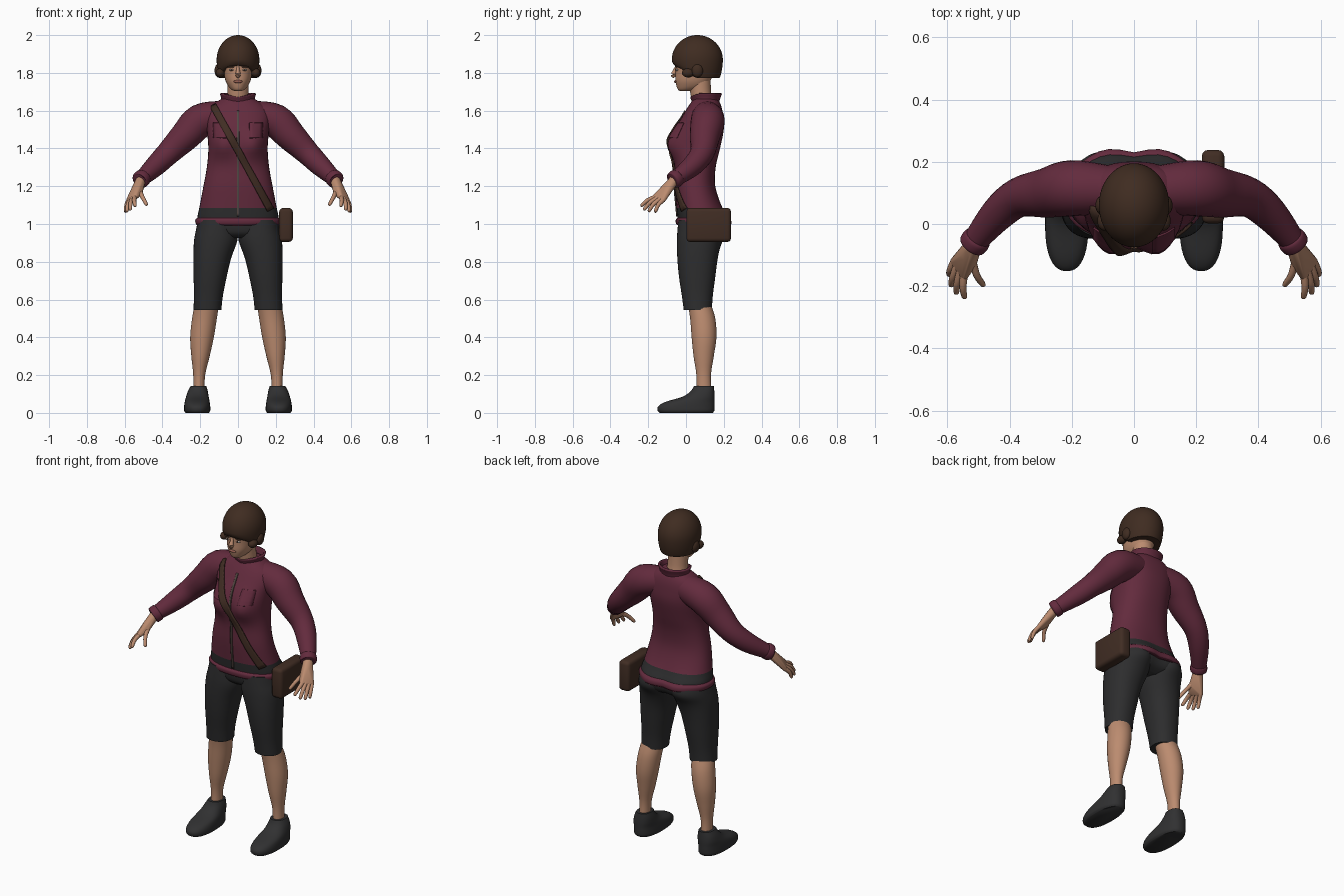
import bpy, bmesh, math
from mathutils import Vector, Matrix
from mathutils.bvhtree import BVHTree

default = bpy.data.objects.get("Cube")
if default:
    bpy.data.objects.remove(default, do_unlink=True)


def material(name, r, g, b):
    mat = bpy.data.materials.new(name)
    mat.use_nodes = True
    mat.diffuse_color = (r, g, b, 1)
    shader = mat.node_tree.nodes["Principled BSDF"]
    shader.inputs["Base Color"].default_value = (r, g, b, 1)
    shader.inputs["Roughness"].default_value = 0.8
    return mat


PLUM = material("plum cloth", 0.125, 0.024, 0.047)
CHARCOAL = material("charcoal cloth", 0.026, 0.026, 0.027)
SHOE = material("shoe grey", 0.03, 0.03, 0.031)
HAIR = material("dark brown hair", 0.05, 0.025, 0.015)
LEATHER = material("brown leather", 0.052, 0.026, 0.017)
SKIN = material("skin", 0.5, 0.26, 0.16)
LIP = material("lip", 0.3, 0.11, 0.08)
ZIP = material("zipper", 0.09, 0.065, 0.055)
EYE = material("eye white", 0.55, 0.5, 0.45)


def finish(name, bm, mats, mirror=False, thickness=0):
    """Turn a bmesh into a smooth-shaded object, optionally mirrored or thickened."""
    bmesh.ops.recalc_face_normals(bm, faces=bm.faces)
    mesh = bpy.data.meshes.new(name)
    bm.to_mesh(mesh)
    bm.free()
    obj = bpy.data.objects.new(name, mesh)
    bpy.context.collection.objects.link(obj)
    for mat in mats:
        mesh.materials.append(mat)
    bpy.ops.object.select_all(action="DESELECT")
    obj.select_set(True)
    bpy.context.view_layer.objects.active = obj
    bpy.ops.object.shade_smooth_by_angle(angle=math.radians(50))
    if thickness:
        solid = obj.modifiers.new("Thickness", "SOLIDIFY")
        solid.thickness = thickness
        solid.offset = 0
    if mirror:
        obj.modifiers.new("Mirror", "MIRROR")
    return obj


def smooth_rows(rows, steps):
    """Catmull-Rom interpolation of parameter rows."""
    rows = [Vector(r) for r in rows]
    out = []
    for i in range(len(rows) - 1):
        a, b = rows[i], rows[i + 1]
        before, after = rows[max(i - 1, 0)], rows[min(i + 2, len(rows) - 1)]
        for k in range(steps):
            t = k / steps
            u = t * t
            v = u * t
            out.append(a * (2 * v - 3 * u + 1) + b * (3 * u - 2 * v)
                       + (b - before) / 2 * (v - 2 * u + t) + (after - a) / 2 * (v - u))
    return out + [rows[-1]]


def bridge(rings, caps=True):
    bm = bmesh.new()
    loops = [[bm.verts.new(p) for p in ring] for ring in rings]
    for low, high in zip(loops, loops[1:]):
        for i in range(len(low)):
            bm.faces.new((low[i - 1], low[i], high[i], high[i - 1]))
    if caps:
        bm.faces.new(loops[0])
        bm.faces.new(loops[-1])
    return bm


def power(value, square):
    return math.copysign(abs(value) ** (2 / square), value)


def stack(name, rows, mat, square=2, sides=40, steps=4, warp=None, caps=True, **options):
    """Loft level rings given as height, x range and y range."""
    rings = []
    for z, x0, x1, y0, y1 in smooth_rows(rows, steps):
        ring = []
        for i in range(sides):
            a = math.tau * i / sides
            p = Vector(((x0 + x1) / 2 + (x1 - x0) / 2 * power(math.cos(a), square),
                        (y0 + y1) / 2 + (y1 - y0) / 2 * power(math.sin(a), square), z))
            ring.append(warp(p) if warp else p)
        rings.append(ring)
    return finish(name, bridge(rings, caps), [mat], **options)


def centred(rows):
    return [(z, -w, w, y0, y1) for z, w, y0, y1 in rows]


def tube(name, rows, mat, sides=20, steps=4, **options):
    """Loft round rings along a path of x, y, z, radius."""
    path = smooth_rows([Vector(r) for r in rows], steps)
    rings = []
    for i, (x, y, z, radius) in enumerate(path):
        along = path[min(i + 1, len(path) - 1)].xyz - path[max(i - 1, 0)].xyz
        turn = along.to_track_quat("Z", "Y")
        rings.append([Vector((x, y, z)) + turn @ Vector((radius * math.cos(a), radius * math.sin(a), 0))
                      for a in (math.tau * k / sides for k in range(sides))])
    return finish(name, bridge(rings), [mat], **options)


def ball(name, centre, size, mat, **options):
    bm = bmesh.new()
    place = Matrix.Translation(centre) @ Matrix.Diagonal((*size, 1))
    bmesh.ops.create_uvsphere(bm, u_segments=20, v_segments=12, radius=1, matrix=place)
    return finish(name, bm, [mat], **options)


def body_shape(p):
    """Push out the bust and the seat."""
    def bump(cx, cz, spread):
        return math.exp(-((abs(p.x) - cx) ** 2 + (p.z - cz) ** 2) / (2 * spread ** 2))
    if p.y < 0.05:
        p.y -= 0.045 * bump(0.085, 1.425, 0.05)
    elif p.y > 0.12:
        p.y += 0.025 * bump(0.095, 0.99, 0.06)
    return p


# Jacket body, with the waistband showing above the hem
jacket = stack("jacket", centred([
    (0.99, 0.212, -0.04, 0.215), (1.035, 0.215, -0.045, 0.21), (1.085, 0.205, -0.05, 0.19),
    (1.2, 0.183, -0.06, 0.155), (1.3, 0.165, -0.06, 0.157), (1.4, 0.157, -0.065, 0.18),
    (1.5, 0.165, -0.055, 0.2), (1.57, 0.172, -0.02, 0.197), (1.62, 0.15, 0.01, 0.188),
    (1.655, 0.1, 0.035, 0.172), (1.67, 0.07, 0.045, 0.15)]), PLUM, square=2.3, warp=body_shape)
jacket.data.materials.append(CHARCOAL)
for face in jacket.data.polygons:
    if 1.03 < face.center.z < 1.085:
        face.material_index = 1
stack("jacket_hem", centred([(0.992, 0.21, -0.04, 0.21), (1.0, 0.223, -0.052, 0.222),
      (1.022, 0.226, -0.054, 0.222), (1.035, 0.212, -0.042, 0.21)]), PLUM, square=2.3, warp=body_shape)


def dip_front(p):
    if p.y < 0.07:
        p.z -= 0.02 * (1 - abs(p.x) / 0.1)
    return p


stack("collar", centred([(1.645, 0.085, 0.04, 0.17), (1.665, 0.083, 0.038, 0.175),
      (1.692, 0.091, 0.028, 0.185)]), PLUM, caps=False, warp=dip_front, thickness=0.012)

# Sleeves and cuffs
tube("sleeves", [(0.08, 0.11, 1.575, 0.078), (0.2, 0.115, 1.545, 0.09), (0.28, 0.1, 1.465, 0.08),
     (0.37, 0.085, 1.375, 0.064), (0.44, 0.03, 1.305, 0.055), (0.515, -0.06, 1.235, 0.039)],
     PLUM, sides=28, mirror=True)
tube("cuffs", [(0.5, -0.043, 1.25, 0.036), (0.503, -0.047, 1.247, 0.046),
     (0.519, -0.066, 1.231, 0.046), (0.522, -0.07, 1.228, 0.034)], PLUM, mirror=True)

# Hands: a hulled palm with five fingers
palm = bmesh.new()
for centre, radius in (((0.515, -0.065, 1.23), 0.027), ((0.53, -0.1, 1.195), 0.024),
                       ((0.545, -0.165, 1.142), 0.014), ((0.578, -0.12, 1.128), 0.013),
                       ((0.52, -0.13, 1.165), 0.014)):
    bmesh.ops.create_icosphere(palm, subdivisions=2, radius=radius, matrix=Matrix.Translation(centre))
hull = bmesh.ops.convex_hull(palm, input=palm.verts)
bmesh.ops.delete(palm, geom=[v for v in set(hull["geom_interior"]) if isinstance(v, bmesh.types.BMVert)],
                 context="VERTS")
finish("palms", palm, [SKIN], mirror=True)
fingers = {
    "index": ((0.546, -0.16, 1.143), (0.545, -0.24, 1.095)),
    "middle": ((0.557, -0.15, 1.138), (0.572, -0.225, 1.075)),
    "ring": ((0.568, -0.135, 1.133), (0.589, -0.2, 1.066)),
    "little": ((0.577, -0.12, 1.128), (0.596, -0.165, 1.063)),
    "thumb": ((0.518, -0.125, 1.168), (0.483, -0.2, 1.1)),
}
for finger, (root, tip) in fingers.items():
    root, tip = Vector(root), Vector(tip)
    middle = root.lerp(tip, 0.5) + Vector((0.004, -0.004, 0.006))
    end = root.lerp(tip, 0.92)
    tube(finger + "_fingers", [(*root, 0.013), (*middle, 0.011), (*end, 0.009), (*tip, 0.003)],
         SKIN, sides=12, mirror=True)

# Shorts, legs and shoes
stack("shorts_seat", centred([(0.925, 0.12, 0, 0.15), (0.95, 0.19, -0.03, 0.19), (0.99, 0.212, -0.04, 0.205),
      (1.03, 0.208, -0.04, 0.2)]), CHARCOAL, square=2.3, warp=body_shape)
stack("shorts_legs", [(0.545, 0.088, 0.236, -0.012, 0.137), (0.62, 0.08, 0.233, -0.022, 0.142),
      (0.72, 0.06, 0.235, -0.037, 0.155), (0.82, 0.036, 0.236, -0.046, 0.168),
      (0.91, 0.004, 0.233, -0.048, 0.185), (0.97, 0.001, 0.222, -0.045, 0.208),
      (1.02, 0.001, 0.212, -0.04, 0.2)], CHARCOAL, square=2.2, mirror=True, warp=body_shape)
stack("lower_legs", [(0.1, 0.178, 0.237, 0.055, 0.135), (0.2, 0.174, 0.237, 0.055, 0.132),
      (0.3, 0.15, 0.247, 0.04, 0.147), (0.4, 0.128, 0.253, 0.03, 0.161),
      (0.5, 0.112, 0.243, 0.022, 0.155), (0.58, 0.1, 0.228, 0.01, 0.13)], SKIN, mirror=True)
stack("shoes", [(0, 0.155, 0.277, -0.14, 0.142), (0.012, 0.147, 0.285, -0.15, 0.15),
      (0.035, 0.147, 0.285, -0.147, 0.152), (0.058, 0.15, 0.282, -0.11, 0.152),
      (0.085, 0.155, 0.275, -0.02, 0.152), (0.115, 0.16, 0.265, 0.025, 0.15),
      (0.143, 0.168, 0.25, 0.042, 0.147)], SHOE, square=2.4, mirror=True)

# Neck, head and face
stack("neck", centred([(1.62, 0.065, 0.04, 0.15), (1.68, 0.057, 0.025, 0.135),
      (1.76, 0.057, 0.015, 0.13)]), SKIN)
stack("head", centred([(1.704, 0.018, -0.03, 0.02), (1.711, 0.034, -0.042, 0.06), (1.73, 0.052, -0.05, 0.11),
      (1.76, 0.067, -0.056, 0.13), (1.8, 0.075, -0.056, 0.145), (1.85, 0.08, -0.056, 0.15),
      (1.9, 0.075, -0.045, 0.15)]), SKIN, square=2.2)
tube("nose", [(0, -0.05, 1.838, 0.006), (0, -0.06, 1.81, 0.01), (0, -0.066, 1.79, 0.015),
     (0, -0.06, 1.777, 0.007)], SKIN)
ball("lips", (0, -0.055, 1.754), (0.024, 0.008, 0.008), LIP)
ball("eyes", (0.034, -0.048, 1.816), (0.014, 0.007, 0.006), EYE, mirror=True)
ball("irises", (0.034, -0.053, 1.816), (0.006, 0.004, 0.006), HAIR, mirror=True)
ball("eyebrows", (0.035, -0.05, 1.832), (0.021, 0.008, 0.004), HAIR, mirror=True)

# Hair: a dome drawn down to an arched fringe and a lower nape
hair = bmesh.new()
bmesh.ops.create_uvsphere(hair, u_segments=48, v_segments=32, radius=1)
for vert in hair.verts:
    x, y, z = vert.co
    width, height = 1, 1.87 + 0.13 * z
    if z < 0:
        drop = min(1, -z / 0.7)
        flat = math.hypot(x, y)
        width = (1 - 0.12 * drop ** 2) / max(flat, 0.001) if drop < 1 else 0.88 / 0.714
        front = min(1, max(0, -y * 2)) * max(0, 1 - x * x)
        rim = 1.772 + 0.066 * front
        height = 1.87 - drop * (1.87 - rim)
    vert.co = (x * width * 0.113, 0.06 + y * width * 0.135, height)
finish("hair", hair, [HAIR])
ball("side_curls", (0.104, 0.06, 1.812), (0.02, 0.03, 0.036), HAIR, mirror=True)
ball("front_curls", (0.094, 0.01, 1.8), (0.024, 0.032, 0.024), HAIR, mirror=True)

# Pieces draped over the jacket front
surface = BVHTree.FromPolygons([v.co for v in jacket.data.vertices],
                               [p.vertices for p in jacket.data.polygons])


def drape(name, start, end, width, mat, lift=0.003, thickness=0.006, **options):
    start, end = Vector(start), Vector(end)
    across = (end - start).orthogonal().normalized() * width / 2
    bm = bmesh.new()
    rows, depth = [], 0.03
    for i in range(31):
        row = []
        for side in (-1, -0.5, 0, 0.5, 1):
            p = start.lerp(end, i / 30) + across * side
            hit = surface.ray_cast(Vector((p.x, -1, p.y)), Vector((0, 1, 0)))[0]
            depth = hit.y if hit else depth
            row.append(bm.verts.new((p.x, depth - lift, p.y)))
        rows.append(row)
    for a, b in zip(rows, rows[1:]):
        for k in range(4):
            bm.faces.new((a[k], a[k + 1], b[k + 1], b[k]))
    return finish(name, bm, [mat], thickness=thickness, **options)


drape("zipper", (0, 1.6), (0, 1.04), 0.012, ZIP)
drape("chest_pockets", (0.095, 1.535), (0.095, 1.455), 0.07, PLUM, mirror=True)
drape("bag_strap", (-0.132, 1.628), (0.172, 1.075), 0.036, LEATHER, lift=0.008, thickness=0.009)

# Shoulder bag on the hip
bag = bmesh.new()
box = Matrix.Translation((0.254, 0.12, 0.995)) @ Matrix.Diagonal((0.072, 0.236, 0.18, 1))
bmesh.ops.create_cube(bag, size=1, matrix=box)
bmesh.ops.bevel(bag, geom=bag.edges[:], offset=0.02, segments=3, profile=0.5, affect="EDGES")
finish("hip_bag", bag, [LEATHER])
